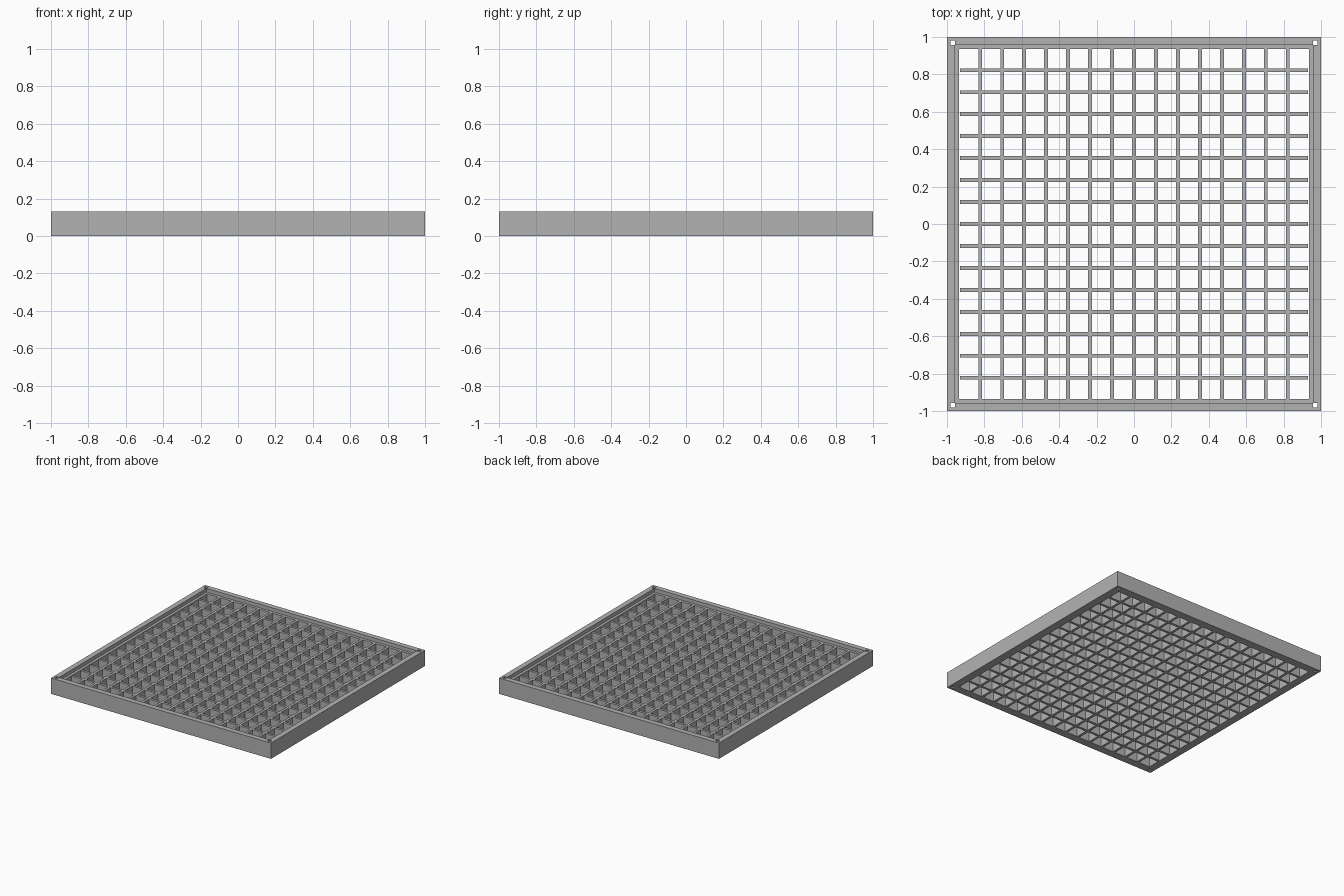
import bpy
import bmesh

cube = bpy.data.objects.get("Cube")
if cube:
    bpy.data.objects.remove(cube, do_unlink=True)

HEIGHT = 0.13      # rim height
LEDGE = 0.10       # recessed ledge and grid top
OUTER, STEP, INNER = 1.0, 0.957, 0.935
PITCH, BAR = 0.1175, 0.02
HOLE = 0.024

grey = bpy.data.materials.new("grey")
grey.use_nodes = True
colour = (0.45, 0.45, 0.45, 1)
grey.diffuse_color = colour
grey.node_tree.nodes["Principled BSDF"].inputs["Base Color"].default_value = colour


def make_object(name, bm):
    bmesh.ops.recalc_face_normals(bm, faces=bm.faces)
    mesh = bpy.data.meshes.new(name)
    bm.to_mesh(mesh)
    bm.free()
    mesh.materials.append(grey)
    obj = bpy.data.objects.new(name, mesh)
    bpy.context.collection.objects.link(obj)
    return obj


def add_box(bm, x0, x1, y0, y1, z0, z1):
    verts = bmesh.ops.create_cube(bm, size=1)["verts"]
    for v in verts:
        v.co.x = x1 if v.co.x > 0 else x0
        v.co.y = y1 if v.co.y > 0 else y0
        v.co.z = z1 if v.co.z > 0 else z0


# Stepped square frame: sweep the wall profile round the four corners
profile = [(OUTER, 0), (OUTER, HEIGHT), (STEP, HEIGHT),
           (STEP, LEDGE), (INNER, LEDGE), (INNER, 0)]
bm = bmesh.new()
rings = [[bm.verts.new((sx * r, sy * r, z)) for r, z in profile]
         for sx, sy in ((1, 1), (-1, 1), (-1, -1), (1, -1))]
for i, ring in enumerate(rings):
    after = rings[(i + 1) % len(rings)]
    for j in range(len(profile)):
        k = (j + 1) % len(profile)
        bm.faces.new((ring[j], ring[k], after[k], after[j]))
frame = make_object("frame", bm)

# Square through holes in the four corners
bm = bmesh.new()
for sx in (-1, 1):
    for sy in (-1, 1):
        xs = sorted((sx * (STEP - 0.001), sx * (STEP + HOLE)))
        ys = sorted((sy * (STEP - 0.001), sy * (STEP + HOLE)))
        add_box(bm, *xs, *ys, -0.1, HEIGHT + 0.1)
cutter = make_object("corner_hole_cutter", bm)
cutter.hide_render = True
cutter.hide_viewport = True
cut = frame.modifiers.new("corner_holes", "BOOLEAN")
cut.operation = "DIFFERENCE"
cut.solver = "EXACT"
cut.object = cutter

# Crossing slats of the grille
long_bars, cross_bars = bmesh.new(), bmesh.new()
for i in range(-7, 8):
    lo, hi = i * PITCH - BAR / 2, i * PITCH + BAR / 2
    add_box(long_bars, lo, hi, -INNER, INNER, 0, LEDGE)
    # Cross slats are split into pieces that fit between the long ones
    for j in range(-8, 8):
        x0 = max(j * PITCH + BAR / 2, -INNER)
        x1 = min((j + 1) * PITCH - BAR / 2, INNER)
        add_box(cross_bars, x0, x1, lo, hi, 0, LEDGE)
make_object("lengthwise_slats", long_bars)
make_object("crosswise_slats", cross_bars)
